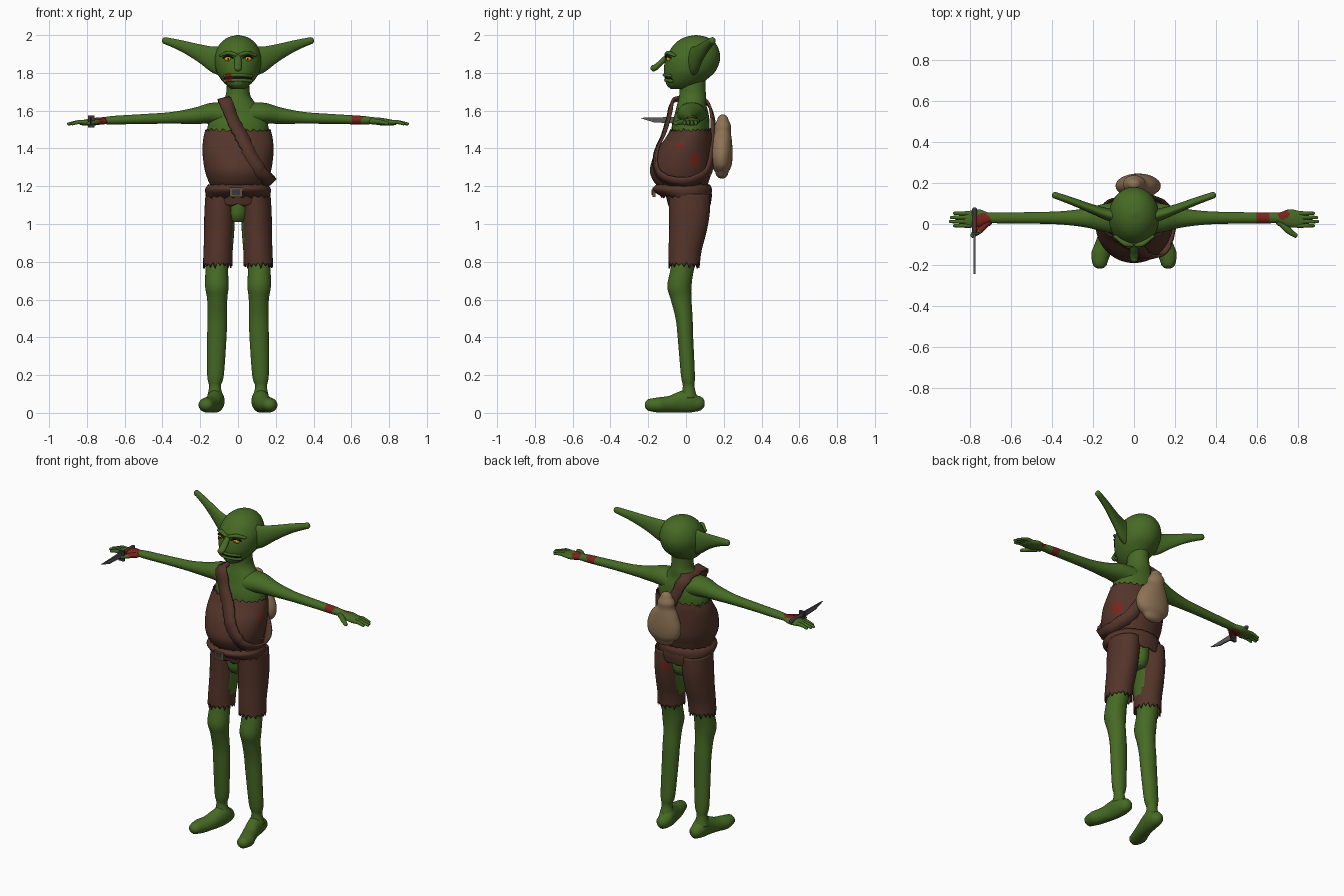
import bpy, bmesh, math, random
from mathutils import Vector

random.seed(4)
cube = bpy.data.objects.get("Cube")
if cube:
    bpy.data.objects.remove(cube, do_unlink=True)


def material(name, r, g, b):
    mat = bpy.data.materials.new(name)
    mat.use_nodes = True
    mat.diffuse_color = (r, g, b, 1)
    mat.node_tree.nodes["Principled BSDF"].inputs["Base Color"].default_value = (r, g, b, 1)
    return mat


SKIN = material("green skin", .062, .145, .018)
CLOTH = material("brown leather", .088, .035, .023)
PACK = material("tan canvas", .27, .17, .09)
BLOOD = material("dried red", .19, .018, .012)
EYE = material("amber eye", .8, .36, .01)
STEEL = material("steel", .11, .1, .1)
IRON = material("dark iron", .045, .04, .045)
BUCKLE = material("dull brass", .13, .085, .05)
DARK = material("near black", .01, .012, .006)

# Stain centres and radii
STAINS = [(.63, .03, 1.555, .036), (.73, .05, 1.56, .028), (-.74, .01, 1.55, .045),
          (.18, .06, 1.34, .04), (.18, -.03, 1.41, .015), (-.05, -.1, 1.775, .025),
          (.12, -.14, 1.27, .02), (.06, .12, 1.06, .022), (0, -.1, 1.09, .02)]


def finish(name, bm, mats, smooth=True):
    bmesh.ops.recalc_face_normals(bm, faces=bm.faces)
    mesh = bpy.data.meshes.new(name)
    bm.to_mesh(mesh)
    bm.free()
    for mat in mats:
        mesh.materials.append(mat)
    for face in mesh.polygons:
        face.use_smooth = smooth
    obj = bpy.data.objects.new(name, mesh)
    bpy.context.collection.objects.link(obj)
    return obj


def spline(points, steps, closed=False):
    """Smooth interpolation through rows of numbers."""
    n = len(points)
    pick = (lambda i: points[i % n]) if closed else (lambda i: points[max(0, min(n - 1, i))])
    out = []
    for i in range(n if closed else n - 1):
        rows = list(zip(pick(i - 1), pick(i), pick(i + 1), pick(i + 2)))
        for s in range(steps):
            t = s / steps
            out.append([b + .5 * t * (c - a + t * (2 * a - 5 * b + 4 * c - d
                        + t * (3 * (b - c) + d - a))) for a, b, c, d in rows])
    return out if closed else out + [list(points[-1])]


def loft(name, rings, mat, axis="Z", side=1, steps=5, sides=28, dome=False,
         rag_low=0, rag_high=0, rule=None):
    """Elliptic sections (x, y, z, radius, radius) along one axis."""
    k = "XYZ".index(axis)
    u, v = [i for i in range(3) if i != k]
    rows = spline(rings, steps)
    if dome:
        for end, other in ((0, 1), (-1, -2)):
            tip, sign = rows[end], math.copysign(1, rows[end][k] - rows[other][k])
            caps = []
            for angle in (.5, 1, 1.35):
                row = list(tip)
                row[k] += sign * min(tip[3:]) * math.sin(angle)
                row[3], row[4] = tip[3] * math.cos(angle), tip[4] * math.cos(angle)
                caps.append(row)
            rows = caps[::-1] + rows if end == 0 else rows + caps
    bm = bmesh.new()
    grid = []
    for r, row in enumerate(rows):
        rag = rag_low if r == 0 else rag_high if r == len(rows) - 1 else 0
        loop = []
        for i in range(sides):
            a = math.tau * i / sides
            p = list(row[:3])
            p[u] += max(row[3], .001) * math.cos(a)
            p[v] += max(row[4], .001) * math.sin(a)
            p[k] += rag * random.uniform(.2, 1) * (1 if i % 2 else -1)
            p[0] *= side
            loop.append(bm.verts.new(p))
        grid.append(loop)
    for low, high in zip(grid, grid[1:]):
        for i in range(sides):
            j = (i + 1) % sides
            bm.faces.new((low[i], low[j], high[j], high[i]))
    ragged = rag_low or rag_high
    if not ragged:
        bm.faces.new(grid[0])
        bm.faces.new(grid[-1])
    # Stains and cut-outs are chosen by face position
    for face in bm.faces:
        c = face.calc_center_median()
        if rule and rule(c):
            face.material_index = 2
        elif any((c - Vector(s[:3])).length < s[3] for s in STAINS):
            face.material_index = 1
    obj = finish(name, bm, [mat, BLOOD, SKIN])
    if ragged:
        obj.modifiers.new("cloth thickness", "SOLIDIFY").thickness = .007
    return obj


def box(name, centre, size, mat):
    bm = bmesh.new()
    bmesh.ops.create_cube(bm, size=1)
    for vert in bm.verts:
        vert.co = [c + s * p for c, s, p in zip(centre, size, vert.co)]
    return finish(name, bm, [mat], False)


def ball(name, centre, size, mat):
    bm = bmesh.new()
    bmesh.ops.create_uvsphere(bm, u_segments=20, v_segments=12, radius=1)
    for vert in bm.verts:
        vert.co = [c + s * p for c, s, p in zip(centre, size, vert.co)]
    return finish(name, bm, [mat])


# Torso, neck and head
loft("torso_skin", [(0, .02, 1.42, .16, .1), (0, .025, 1.52, .16, .1), (0, .03, 1.58, .14, .09),
     (0, .03, 1.63, .1, .078), (0, .035, 1.675, .068, .072), (0, .035, 1.72, .06, .068),
     (0, .035, 1.79, .06, .068)], SKIN)
loft("head", [(0, -.02, 1.715, .035, .06), (0, -.015, 1.735, .062, .087), (0, 0, 1.765, .09, .11),
     (0, .02, 1.81, .115, .137), (0, .035, 1.87, .124, .145), (0, .045, 1.92, .114, .13),
     (0, .05, 1.96, .09, .103), (0, .052, 1.988, .052, .06), (0, .053, 2, .006, .006)], SKIN, sides=40)

# Face
loft("nose", [(0, -.095, 1.89, .015, .016), (0, -.125, 1.862, .019, .02),
     (0, -.15, 1.838, .021, .02), (0, -.17, 1.825, .02, .018)], SKIN, "Y", dome=True)
arc = [x / 100 for x in range(-7, 8, 2)]
for name, z, depth, r, mat in (("mouth", 1.775, .115, .004, DARK), ("lower_lip", 1.762, .111, .009, SKIN),
                               ("upper_lip", 1.789, .12, .008, SKIN)):
    loft(name, [(x, .004 - depth * math.sqrt(1 - (x / .1) ** 2), z - x * x, r, r) for x in arc],
         mat, "X", sides=10, dome=True)
for side, tag in ((1, "left"), (-1, "right")):
    ball(tag + "_eye", (side * .052, -.089, 1.874), (.02, .016, .014), EYE)
    ball(tag + "_pupil", (side * .052, -.104, 1.874), (.005, .003, .006), DARK)
    loft(tag + "_eyelid", [(.028, -.104, 1.88, .007, .005), (.052, -.1, 1.89, .008, .005),
         (.078, -.083, 1.88, .006, .005)], DARK, "X", side, sides=10, dome=True)
    loft(tag + "_brow", [(.012, -.102, 1.895, .012, .01), (.05, -.093, 1.906, .014, .011),
         (.092, -.062, 1.893, .01, .008)], SKIN, "X", side, sides=12, dome=True)
    loft(tag + "_ear", [(.08, .035, 1.86, .035, .08), (.14, .05, 1.872, .03, .068),
         (.21, .075, 1.905, .024, .048), (.3, .11, 1.943, .02, .03),
         (.385, .14, 1.97, .017, .019)], SKIN, "X", side, dome=True)

    # Arm and hand
    loft(tag + "_arm", [(.07, .03, 1.58, .08, .065), (.15, .03, 1.585, .068, .055),
         (.23, .03, 1.573, .048, .043), (.35, .03, 1.562, .033, .031), (.5, .03, 1.556, .028, .026),
         (.65, .03, 1.55, .027, .023), (.71, .03, 1.547, .026, .019), (.76, .028, 1.542, .044, .02),
         (.81, .023, 1.537, .04, .016), (.83, .021, 1.536, .035, .012)], SKIN, "X", side, steps=8, dome=True)
    for i, reach in enumerate((.885, .905, .9, .885)):
        y = -.008 + i * .02
        loft(f"{tag}_finger_{i + 1}", [(.8, y, 1.538, .011, .012), (.84, y, 1.54, .01, .011),
             (reach - .008, y, 1.53, .008, .008)], SKIN, "X", side, sides=12, dome=True)
    loft(tag + "_thumb", [(.71, .01, 1.543, .02, .016), (.75, -.025, 1.54, .022, .014),
         (.79, -.055, 1.532, .013, .01)], SKIN, "X", side, sides=14, dome=True)

    # Leg, foot and torn trouser leg
    loft(tag + "_leg", [(.1, .015, 1.08, .065, .085), (.105, 0, .85, .062, .068),
         (.112, -.02, .76, .06, .062), (.112, -.035, .67, .062, .064), (.11, -.026, .6, .053, .055),
         (.11, -.01, .5, .052, .045), (.112, -.003, .4, .051, .041), (.119, .01, .2, .044, .037),
         (.122, .014, .14, .031, .031), (.12, .015, .08, .045, .045)], SKIN, side=side)
    loft(tag + "_foot", [(.115, .06, .05, .04, .042), (.118, .02, .063, .047, .061),
         (.125, -.03, .058, .045, .057), (.142, -.09, .046, .047, .044), (.16, -.14, .042, .048, .041),
         (.167, -.185, .042, .038, .034)], SKIN, "Y", side, dome=True)
    loft(tag + "_trouser_leg", [(.108, -.01, .785, .078, .083), (.105, -.005, .86, .077, .088),
         (.1, .01, .96, .08, .099), (.097, .018, 1.06, .081, .108), (.09, .018, 1.16, .082, .11)],
         CLOTH, side=side, sides=36, rag_low=.024,
         rule=lambda c: .86 < c.z < 1.1 and abs(c.x) < .032)

# Hips and ragged clothing
loft("crotch_skin", [(0, .015, 1.01, .05, .06), (0, .015, 1.05, .06, .085),
     (0, .015, 1.13, .07, .09)], SKIN)
loft("trouser_seat", [(0, .018, 1.1, .15, .112), (0, .015, 1.15, .16, .122),
     (0, .01, 1.19, .15, .122)], CLOTH, rag_low=.008)
loft("vest", [(0, -.015, 1.19, .14, .125), (0, -.026, 1.23, .158, .148), (0, -.026, 1.29, .177, .165),
     (0, -.01, 1.38, .188, .152), (0, .014, 1.45, .184, .126), (0, .025, 1.495, .174, .11)],
     CLOTH, sides=52, steps=7, rag_low=.01, rag_high=.013)
loft("belt", [(0, 0, 1.145, .168, .13), (0, -.015, 1.17, .174, .152), (0, -.02, 1.19, .172, .156),
     (0, -.015, 1.208, .158, .142)], CLOTH, sides=44, rag_low=.012, rag_high=.006)
box("belt_buckle", (-.01, -.17, 1.168), (.068, .016, .05), BUCKLE)
box("buckle_plate", (-.01, -.178, 1.168), (.042, .008, .028), IRON)

# Strap slung over one shoulder and around to the opposite hip
path = spline([(-.07, .025, 1.66), (-.07, -.066, 1.655), (-.035, -.09, 1.57), (.01, -.117, 1.48),
               (.055, -.156, 1.39), (.105, -.16, 1.3), (.15, -.115, 1.24), (.175, 0, 1.22),
               (.13, .11, 1.27), (.05, .145, 1.4), (-.02, .145, 1.53), (-.065, .115, 1.64)], 5, True)
path = [Vector(p) for p in path]
bm = bmesh.new()
edges = []
for i, p in enumerate(path):
    along = path[(i + 1) % len(path)] - path[i - 1]
    across = along.cross(p - Vector((0, .02, 1.4))).normalized()
    edges.append([bm.verts.new(p + across * s * random.uniform(.028, .038)) for s in (-1, 1)])
for i, (a, b) in enumerate(edges):
    c, d = edges[(i + 1) % len(edges)]
    bm.faces.new((a, b, d, c))
strap = finish("shoulder_strap", bm, [CLOTH])
solid = strap.modifiers.new("strap thickness", "SOLIDIFY")
solid.thickness, solid.offset = .014, 0

# Soft sack on the back
loft("back_sack", [(.02, .19, 1.275, .065, .035), (.02, .188, 1.31, .102, .053),
     (.02, .187, 1.37, .11, .06), (.015, .19, 1.44, .086, .053), (.005, .193, 1.485, .057, .044),
     (0, .195, 1.52, .053, .043), (0, .195, 1.55, .036, .03)], PACK, dome=True)

# Dagger in the right hand
loft("dagger_handle", [(-.78, -.04, 1.553, .012, .012), (-.78, .07, 1.553, .012, .012)],
     IRON, "Y", sides=12, dome=True)
box("dagger_guard", (-.777, -.045, 1.543), (.036, .014, .064), IRON)
bm = bmesh.new()
outline = [(-.05, 1.567), (-.245, 1.562), (-.17, 1.538), (-.05, 1.532)]
sheets = [[bm.verts.new((x, y, z)) for y, z in outline] for x in (-.784, -.776)]
for sheet in sheets:
    bm.faces.new(sheet)
for i in range(4):
    j = (i + 1) % 4
    bm.faces.new((sheets[0][i], sheets[0][j], sheets[1][j], sheets[1][i]))
finish("dagger_blade", bm, [STEEL], False)
